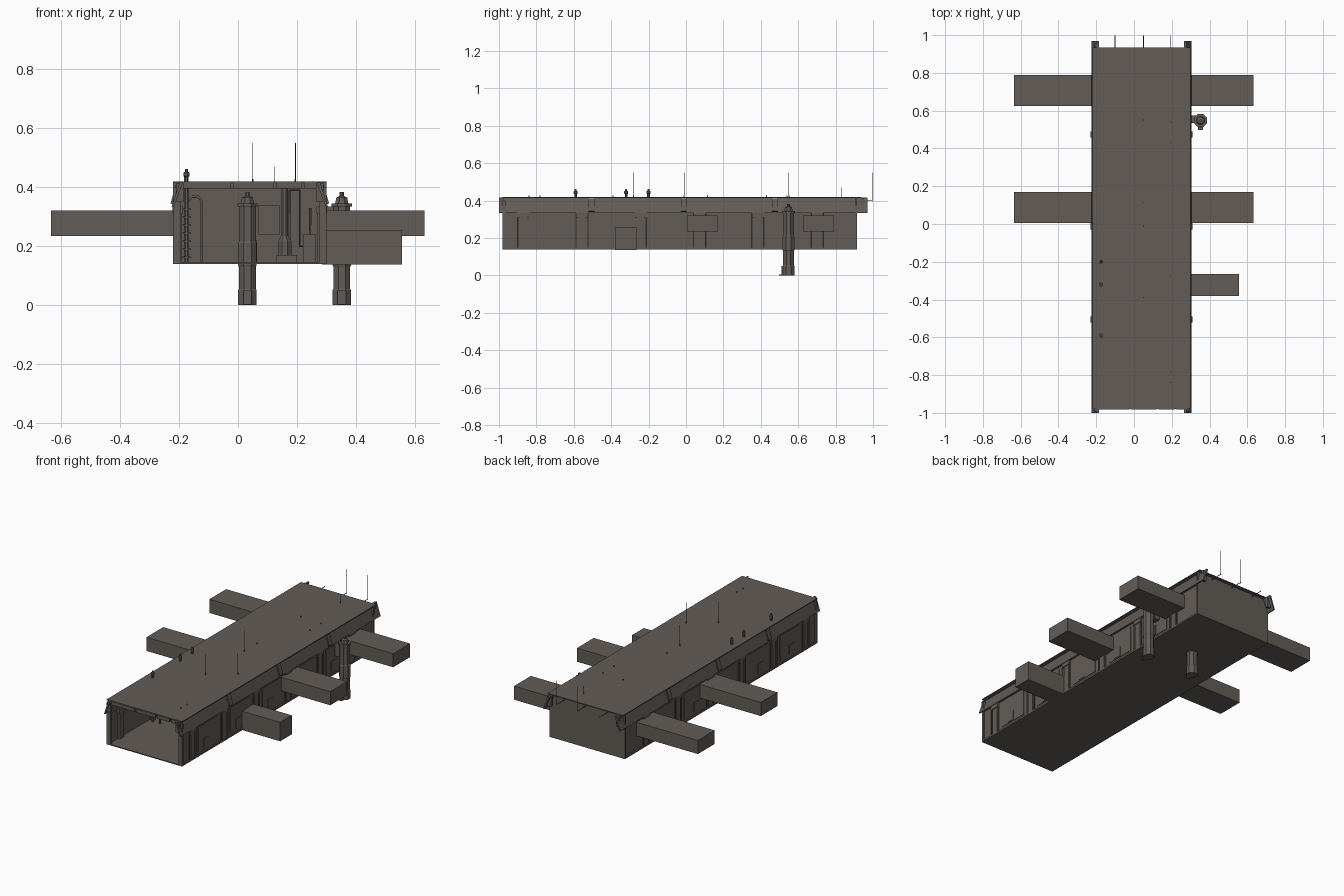
import bpy, bmesh, math
from mathutils import Vector

cube = bpy.data.objects.get("Cube")
if cube:
    bpy.data.objects.remove(cube)

metal = bpy.data.materials.new("dark warm grey")
COLOUR = (0.125, 0.108, 0.095, 1)
metal.diffuse_color = COLOUR
metal.use_nodes = True
metal.node_tree.nodes["Principled BSDF"].inputs["Base Color"].default_value = COLOUR

MID = 0.04          # centre line of the hall
FLOOR, ROOF = 0.14, 0.42


def finish(name, bm):
    bmesh.ops.recalc_face_normals(bm, faces=bm.faces)
    mesh = bpy.data.meshes.new(name)
    bm.to_mesh(mesh)
    bm.free()
    mesh.materials.append(metal)
    ob = bpy.data.objects.new(name, mesh)
    bpy.context.collection.objects.link(ob)
    return ob


def box(name, x, y, z):
    """Box from three (low, high) ranges."""
    bm = bmesh.new()
    bmesh.ops.create_cube(bm, size=1)
    for v in bm.verts:
        v.co = Vector([(r[0] + r[1]) / 2 + c * (r[1] - r[0])
                       for r, c in zip((x, y, z), v.co)])
    return finish(name, bm)


def lathe(name, x, y, profile, sides=8):
    """Upright turned part from (radius, height) points."""
    bm = bmesh.new()
    rings = []
    for r, z in profile:
        angles = [math.tau * (i + 0.5) / sides for i in range(sides)]
        rings.append([bm.verts.new((x + r * math.cos(a), y + r * math.sin(a), z)) for a in angles])
    for low, high in zip(rings, rings[1:]):
        for i in range(sides):
            j = (i + 1) % sides
            bm.faces.new((low[i], low[j], high[j], high[i]))
    bm.faces.new(rings[0])
    bm.faces.new(rings[-1])
    return finish(name, bm)


def extrude_y(name, points, y0, y1):
    """Prism along y from an (x, z) outline."""
    bm = bmesh.new()
    face = bm.faces.new([bm.verts.new((px, y0, pz)) for px, pz in points])
    moved = bmesh.ops.extrude_face_region(bm, geom=[face])["geom"]
    bmesh.ops.translate(bm, vec=(0, y1 - y0, 0),
                        verts=[v for v in moved if isinstance(v, bmesh.types.BMVert)])
    return finish(name, bm)


def pipe(name, points, radius):
    curve = bpy.data.curves.new(name, "CURVE")
    curve.dimensions = "3D"
    curve.bevel_depth = radius
    curve.bevel_resolution = 1
    curve.use_fill_caps = True
    line = curve.splines.new("POLY")
    line.points.add(len(points) - 1)
    for p, co in zip(line.points, points):
        p.co = (*co, 1)
    curve.materials.append(metal)
    ob = bpy.data.objects.new(name, curve)
    bpy.context.collection.objects.link(ob)


def span(side, a, b):
    """x range at distances a to b from the centre line."""
    return tuple(sorted((MID + side * a, MID + side * b)))


# Hall shell, open at the front
box("floor", (-0.22, 0.30), (-0.98, 0.915), (FLOOR, FLOOR + 0.006))
box("roof", (-0.22, 0.30), (-0.98, 0.935), (ROOF - 0.006, ROOF))
box("back_wall", (-0.22, 0.30), (0.905, 0.915), (FLOOR, ROOF))

bays = [-0.87 + 0.314 * i for i in range(6)]
panels = [(-1.0, -0.52), (-0.49, -0.025), (0.0, 0.46), (0.49, 0.97)]

for side, label in ((1, "left"), (-1, "right")):
    box(label + "_wall", span(side, 0.244, 0.252), (-0.98, 0.91), (FLOOR, 0.37))
    box(label + "_sill", span(side, 0.25, 0.26), (-0.98, 0.915), (FLOOR, 0.15))
    box(label + "_top_rail", span(side, 0.235, 0.258), (-0.98, 0.91), (0.335, 0.352))

    # Sloping eave panels with joint brackets
    for y0, y1 in panels:
        outline = [(0.226, 0.417), (0.238, 0.417), (0.265, 0.335), (0.257, 0.335)]
        extrude_y(label + "_eave_panel", [(MID + side * a, z) for a, z in outline], y0, y1)
    for y in (-0.505, -0.012, 0.475):
        outline = [(0.23, 0.41), (0.25, 0.41), (0.269, 0.345), (0.245, 0.335)]
        extrude_y(label + "_eave_bracket", [(MID + side * a, z) for a, z in outline],
                  y - 0.016, y + 0.016)
    for y in (-0.985, 0.945):
        box(label + "_end_bracket", span(side, 0.225, 0.25), (y - 0.008, y + 0.008), (0.35, 0.412))

    # Wall columns, inside and out, with wider caps
    for y in bays:
        box(label + "_column", span(side, 0.23, 0.258), (y - 0.02, y + 0.02), (FLOOR, 0.335))
        box(label + "_column_cap", span(side, 0.226, 0.262), (y - 0.03, y + 0.03), (0.31, 0.335))
        for edge in (-0.032, 0.032):
            pipe(label + "_wall_pipe", [(MID + side * 0.256, y + edge, z) for z in (FLOOR, 0.34)], 0.003)
        # Raised wall panel and hatch between the columns
        if y < 0.6:
            box(label + "_wall_panel", span(side, 0.25, 0.255), (y + 0.06, y + 0.25), (0.165, 0.32))
            box(label + "_hatch", span(side, 0.25, 0.258), (y + 0.11, y + 0.16), (0.17, 0.23))
    box(label + "_front_post", span(side, 0.235, 0.26), (-0.98, -0.965), (FLOOR, 0.40))

    # Projecting box corridors
    for y0, y1 in ((0.005, 0.17), (0.625, 0.79)):
        box(label + "_corridor", span(side, 0.244, 0.593 if side > 0 else 0.675), (y0, y1), (0.235, 0.32))

box("lower_corridor", (0.285, 0.557), (-0.38, -0.265), (FLOOR - 0.003, 0.255))

# Segmented beam above the opening
for x0, x1 in ((-0.20, -0.025), (-0.015, 0.12), (0.13, 0.215), (0.225, 0.28)):
    box("front_beam", (x0, x1), (-0.983, -0.965), (0.395, 0.416))
for y in bays:
    box("roof_joist", (-0.2, 0.28), (y - 0.01, y + 0.01), (0.395, 0.416))

# Octagonal lift towers
for x in (0.352, 0.032):
    lathe("lift_tower", x, 0.548, [(0.034, 0), (0.034, 0.05), (0.031, 0.055), (0.031, 0.13),
                                   (0.034, 0.135), (0.034, 0.21), (0.031, 0.215), (0.031, 0.335),
                                   (0.037, 0.335), (0.037, 0.345), (0.024, 0.345), (0.02, 0.365),
                                   (0.008, 0.37), (0.008, 0.383)])
    box("tower_door", (x - 0.014, x + 0.014), (0.51, 0.52), (0.004, 0.05))
    box("tower_step", (x - 0.014, x + 0.014), (0.498, 0.52), (0, 0.004))
box("tower_link", (0.285, 0.33), (0.535, 0.575), (0.25, 0.335))

# Vent pipes rising through the roof, with a looped side pipe
for y in (-0.59, -0.32, -0.2):
    lathe("vent_pipe", -0.175, y, [(0.008, FLOOR), (0.008, 0.435), (0.011, 0.437), (0.011, 0.45),
                                   (0.006, 0.452), (0.005, 0.462)])
    pipe("looped_pipe", [(-0.17, y, 0.355), (-0.155, y, 0.368), (-0.135, y, 0.368),
                         (-0.125, y, 0.355), (-0.125, y, FLOOR)], 0.005)
    for k in range(7):
        z = 0.16 + 0.027 * k
        box("pipe_clamp", (-0.19, -0.16), (y - 0.01, y + 0.01), (z, z + 0.005))

# Machinery standing along the left side of the hall
for y in (-0.62, -0.14, 0.36):
    box("machine_base", (0.13, 0.2), (y - 0.05, y + 0.05), (FLOOR, 0.17))
    lathe("machine_tank", 0.158, y, [(0.025, 0.17), (0.025, 0.215), (0.012, 0.235), (0.012, ROOF - 0.005)])
    box("cabinet", (0.22, 0.265), (y - 0.04, y + 0.04), (FLOOR, 0.24))
    pipe("machine_pipe", [(0.175, y, FLOOR), (0.175, y, 0.39), (0.21, y, 0.39), (0.21, y, 0.2),
                          (0.245, y, 0.2), (0.245, y, 0.33)], 0.004)
box("control_block", (0.07, 0.14), (0.66, 0.74), (0.24, 0.34))
box("store_block", (0.015, 0.065), (0.64, 0.74), (FLOOR, 0.22))

# Needle antennas on the roof and behind the back wall
needles = {0.05: (-0.39, -0.01, 0.115, 0.55), 0.195: (-0.84, -0.78, -0.28, 0.43, 0.54)}
for x, places in needles.items():
    for y in places:
        pipe("roof_needle", [(x, y, ROOF - 0.01), (x, y, 0.55)], 0.0008)
        lathe("needle_foot", x, y, [(0.003, ROOF - 0.005), (0.003, ROOF + 0.008)], 6)
    pipe("back_needle", [(x, 0.995, 0.395), (x, 0.995, 0.55)], 0.001)
pipe("short_needle", [(0.125, 0.83, ROOF - 0.01), (0.125, 0.83, 0.47)], 0.0012)
for x in (-0.1, 0.05, 0.195):
    pipe("needle_arm", [(x, 0.91, 0.4), (x, 0.998, 0.4)], 0.002)
